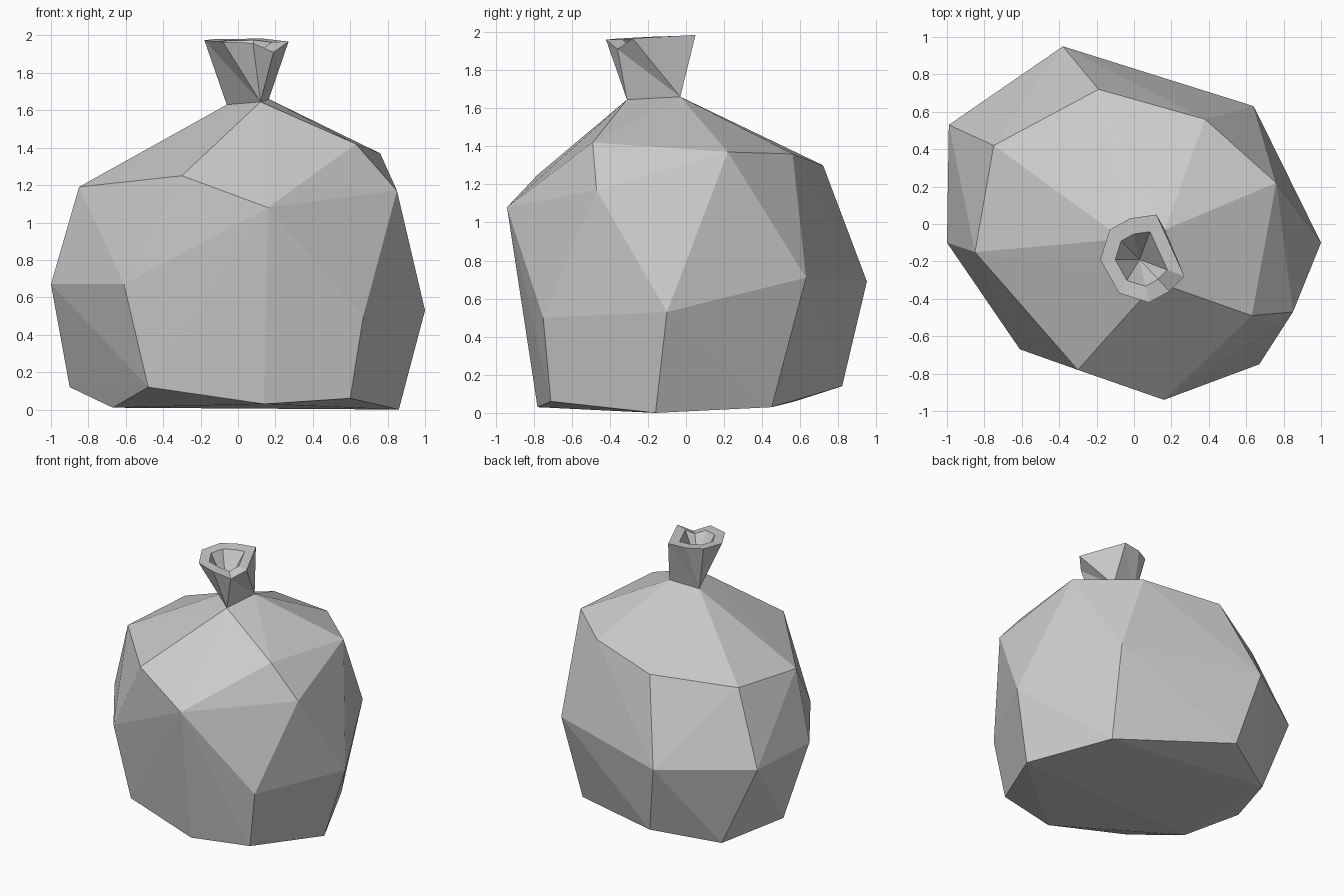
import bpy
import bmesh
from mathutils import Vector

default_cube = bpy.data.objects.get("Cube")
if default_cube:
    bpy.data.objects.remove(default_cube, do_unlink=True)

# One flat grey cloth colour
cloth = bpy.data.materials.new("grey_cloth")
cloth.use_nodes = True
grey = (0.6, 0.6, 0.6, 1.0)
cloth.diffuse_color = grey
for node in cloth.node_tree.nodes:
    if node.type == "BSDF_PRINCIPLED":
        node.inputs["Base Color"].default_value = grey


def finish(bm, name):
    """Turn a bmesh into a flat shaded object in the cloth colour."""
    bmesh.ops.recalc_face_normals(bm, faces=bm.faces[:])
    mesh = bpy.data.meshes.new(name)
    bm.to_mesh(mesh)
    bm.free()
    mesh.materials.append(cloth)
    sack_part = bpy.data.objects.new(name, mesh)
    bpy.context.collection.objects.link(sack_part)
    return sack_part


# Irregular rings of the stuffed body, from the ground to the tied throat
base_ring = [(0.86, -0.16, 0), (0.58, 0.45, 0.03), (-0.26, 0.82, 0.14),
             (-0.71, 0.57, 0.06), (-0.9, 0.08, 0.12), (-0.67, -0.24, 0.01),
             (-0.48, -0.64, 0.12), (0.14, -0.78, 0.03), (0.6, -0.71, 0.06)]
belly_ring = [(1, -0.1, 0.53), (0.64, 0.63, 0.71), (-0.38, 0.95, 0.69),
              (-0.99, 0.53, 0.69), (-1, -0.1, 0.67), (-0.61, -0.67, 0.67),
              (0.67, -0.75, 0.5)]
shoulder_ring = [(0.85, -0.47, 1.17), (0.63, -0.49, 1.42), (0.76, 0.22, 1.37),
                 (0.38, 0.56, 1.36), (-0.19, 0.72, 1.3), (-0.75, 0.42, 1.23),
                 (-0.85, -0.15, 1.19), (-0.3, -0.78, 1.25), (0.16, -0.94, 1.08)]
throat = [(-0.06, -0.08, 1.63), (0.12, -0.31, 1.645), (0.165, -0.03, 1.66)]

# Body: taut faceted skin around the rings
bm = bmesh.new()
for point in base_ring + belly_ring + shoulder_ring + throat:
    bm.verts.new(point)
bmesh.ops.convex_hull(bm, input=bm.verts[:], use_existing_faces=False)
loose = [v for v in bm.verts if not v.link_faces]
bmesh.ops.delete(bm, geom=loose, context="VERTS")
finish(bm, "sack_body")

# Neck: flared rim points, each gathered to one corner of the throat
rim = [((-0.18, -0.19, 1.975), 0), ((-0.13, -0.03, 1.98), 0),
       ((-0.02, 0.03, 1.98), 0), ((0.12, 0.05, 1.985), 2),
       ((0.27, -0.28, 1.967), 2), ((0.19, -0.36, 1.91), 1),
       ((0.08, -0.42, 1.96), 1), ((-0.08, -0.37, 1.965), 1)]
centre = Vector((0.03, -0.19, 1.96))
bm = bmesh.new()
corners = [bm.verts.new(p) for p in throat]
outer = [bm.verts.new(p) for p, corner in rim]
inner = [bm.verts.new(centre.lerp(Vector(p), 0.62)) for p, corner in rim]
pit = bm.verts.new(centre - Vector((0, 0, 0.22)))
for i, (point, corner) in enumerate(rim):
    j = (i + 1) % len(rim)
    next_corner = rim[j][1]
    # outside cloth
    bm.faces.new((corners[corner], outer[i], outer[j]))
    if next_corner != corner:
        bm.faces.new((corners[corner], outer[j], corners[next_corner]))
    # rim thickness and the hollow inside
    bm.faces.new((outer[i], inner[i], inner[j], outer[j]))
    bm.faces.new((inner[i], pit, inner[j]))
finish(bm, "tied_neck")
